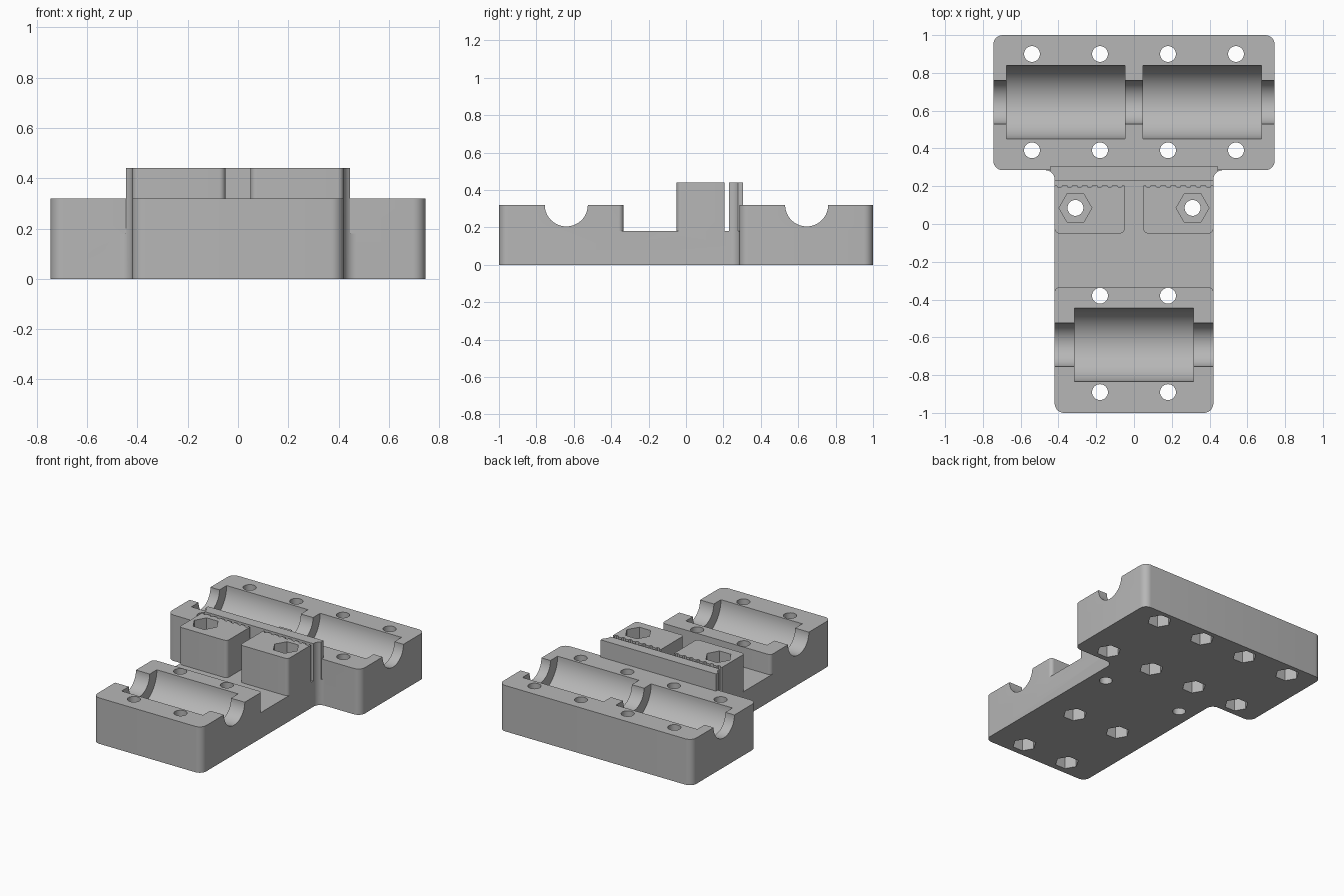
import bpy, bmesh
from math import pi, sin, cos, tan, sqrt
from mathutils import Vector, Matrix

cube = bpy.data.objects.get("Cube")
if cube:
    bpy.data.objects.remove(cube, do_unlink=True)

grey = bpy.data.materials.new("grey plastic")
grey.use_nodes = True
grey.diffuse_color = (0.47, 0.47, 0.47, 1)
grey.node_tree.nodes["Principled BSDF"].inputs["Base Color"].default_value = grey.diffuse_color


def make(name, bm):
    bmesh.ops.recalc_face_normals(bm, faces=bm.faces)
    mesh = bpy.data.meshes.new(name)
    bm.to_mesh(mesh)
    bm.free()
    mesh.materials.append(grey)
    ob = bpy.data.objects.new(name, mesh)
    bpy.context.collection.objects.link(ob)
    return ob


def rounded(corners, steps=8):
    """Outline from (x, y, radius) corners; works for convex and concave turns."""
    out = []
    for i, (x, y, r) in enumerate(corners):
        p = Vector((x, y))
        if r == 0:
            out.append(p)
            continue
        a = (Vector(corners[i - 1][:2]) - p).normalized()
        b = (Vector(corners[(i + 1) % len(corners)][:2]) - p).normalized()
        half = a.angle(b) / 2
        centre = p + (a + b).normalized() * (r / sin(half))
        start, end = p + a * (r / tan(half)) - centre, p + b * (r / tan(half)) - centre
        sweep = start.angle(end)
        for k in range(steps + 1):
            t = k / steps
            out.append(centre + (start * sin((1 - t) * sweep) + end * sin(t * sweep)) / sin(sweep))
    return out


def prism(name, outline, z0, z1):
    bm = bmesh.new()
    face = bm.faces.new([bm.verts.new((p[0], p[1], z0)) for p in outline])
    top = bmesh.ops.extrude_face_region(bm, geom=[face])["geom"]
    bmesh.ops.translate(bm, vec=(0, 0, z1 - z0),
                        verts=[g for g in top if isinstance(g, bmesh.types.BMVert)])
    return make(name, bm)


def rods(name, places, radius, length, sides, along_x=False):
    """Several identical cylinders or hex prisms in one cutter."""
    bm = bmesh.new()
    for place in places:
        turn = Matrix.Rotation(pi / 2, 4, "Y") if along_x else Matrix.Rotation(pi / 2 if sides == 6 else 0, 4, "Z")
        bmesh.ops.create_cone(bm, cap_ends=True, segments=sides, radius1=radius, radius2=radius,
                              depth=length, matrix=Matrix.Translation(place) @ turn)
    ob = make(name, bm)
    if sides == 6:
        # Points of each hexagon lie along x
        first = ob.data.vertices[0].co - Vector(places[0])
        if abs(first.x) < 0.001 or abs(abs(first.x) - radius * sqrt(3) / 2) < 0.001:
            for i, v in enumerate(ob.data.vertices):
                c = Vector(places[i // 12])
                d = v.co - c
                v.co = c + Vector((-d.y, d.x, d.z))
    return ob


def combine(body, other, operation):
    mod = body.modifiers.new(operation, "BOOLEAN")
    mod.operation, mod.object, mod.solver = operation, other, "EXACT"
    bpy.ops.object.select_all(action="DESELECT")
    bpy.context.view_layer.objects.active = body
    body.select_set(True)
    bpy.ops.object.modifier_apply(modifier=mod.name)
    bpy.data.objects.remove(other, do_unlink=True)


W, S, H, FLOOR, TOP = 0.745, 0.42, 0.32, 0.18, 0.44
R = 0.05

# T-shaped base plate with filleted inner corners
body = prism("carriage_body", rounded([
    (W, 1, R), (-W, 1, R), (-W, 0.285, R), (-S, 0.285, R),
    (-S, -1, R), (S, -1, R), (S, 0.285, R), (W, 0.285, R)]), 0, FLOOR)

# Raised bearing blocks at the back and front
back = prism("back_block", rounded([
    (W, 1, R), (-W, 1, R), (-W, 0.285, R), (W, 0.285, R)]), 0.1, H)
front = prism("front_block", rounded([
    (S, -0.335, 0.025), (-S, -0.335, 0.025), (-S, -1, R), (S, -1, R)]), 0.1, H)

# Belt wall whose ends follow the corner fillets
flare = [(0.47 - R * cos(t * pi / 18), 0.235 + R * sin(t * pi / 18)) for t in range(7)]
right_end = [(S, 0.23)] + flare[1:] + [(0.445, 0.305)]
wall = prism("belt_wall", right_end + [(-x, y) for x, y in reversed(right_end)], 0.1, TOP)

# Belt clamps with scalloped back edges
groove, pitch, edge = 0.013, 0.053, 0.205
clamp = rounded([(0.05, -0.05, 0.025), (S, -0.05, 0.025), (S, edge, 0), (0.05, edge, 0)])
for n in range(6, -1, -1):
    cx = 0.076 + n * pitch
    clamp[-1:-1] = [Vector((cx + groove * cos(a * pi / 6), edge - groove * sin(a * pi / 6)))
                    for a in range(7)]
clamps = [prism("belt_clamp", [(s * p[0], p[1]) for p in clamp], 0.1, TOP) for s in (1, -1)]

for part in [back, front, wall] + clamps:
    combine(body, part, "UNION")

# Rod channels and wider bearing troughs
AXIS = 0.645
combine(body, rods("rod_channel", [(0, AXIS, H), (0, -AXIS + 0.005, H)], 0.115, 1.8, 64, True), "DIFFERENCE")
combine(body, rods("bearing_trough", [(-0.361, AXIS, H), (0.361, AXIS, H), (0, -AXIS + 0.005, H)],
                   0.194, 0.628, 64, True), "DIFFERENCE")

# Screw holes with hexagonal nut pockets underneath
screws = [(x, y) for x in (-0.54, -0.18, 0.18, 0.54) for y in (0.9, 0.39)]
screws += [(x, y) for x in (-0.18, 0.18) for y in (-0.38, -0.89)]
clamp_screws = [(-0.31, 0.085), (0.31, 0.085)]
combine(body, rods("screw_holes", [(x, y, 0.2) for x, y in screws + clamp_screws], 0.042, 1, 32), "DIFFERENCE")
combine(body, rods("nut_pockets", [(x, y, 0) for x, y in screws], 0.078, 0.2, 6), "DIFFERENCE")
combine(body, rods("clamp_nut_pockets", [(x, y, TOP) for x, y in clamp_screws], 0.087, 0.26, 6), "DIFFERENCE")

bpy.ops.object.select_all(action="DESELECT")
body.select_set(True)
bpy.context.view_layer.objects.active = body
bpy.ops.object.shade_smooth_by_angle(angle=pi / 6)
